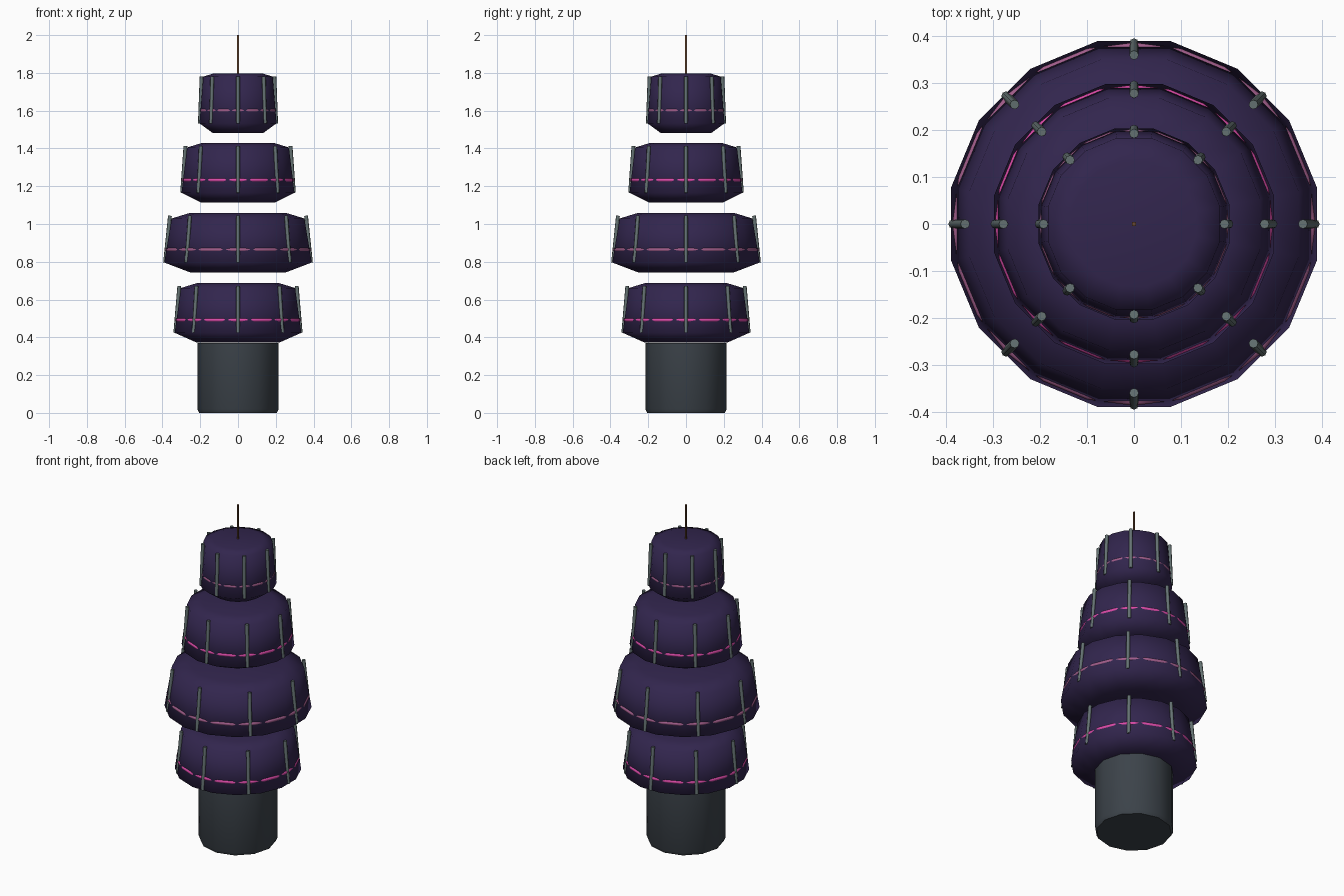
import bpy, bmesh, math
from mathutils import Vector

if "Cube" in bpy.data.objects:
    bpy.data.objects.remove(bpy.data.objects["Cube"])


def material(name, color):
    m = bpy.data.materials.new(name)
    m.use_nodes = True
    m.diffuse_color = (*color, 1)
    m.node_tree.nodes["Principled BSDF"].inputs["Base Color"].default_value = (*color, 1)
    return m


PURPLE = material("dark purple", (0.032, 0.019, 0.076))
SLATE = material("slate", (0.045, 0.056, 0.068))
GREY = material("rib grey", (0.13, 0.17, 0.17))
PINK = material("bright pink", (0.72, 0.07, 0.40))
MAUVE = material("muted pink", (0.36, 0.11, 0.26))
BROWN = material("mast brown", (0.16, 0.07, 0.03))


def finish(name, bm, mat, angle):
    bmesh.ops.recalc_face_normals(bm, faces=bm.faces)
    mesh = bpy.data.meshes.new(name)
    bm.to_mesh(mesh)
    bm.free()
    mesh.materials.append(mat)
    obj = bpy.data.objects.new(name, mesh)
    bpy.context.collection.objects.link(obj)
    bpy.ops.object.select_all(action="DESELECT")
    obj.select_set(True)
    bpy.context.view_layer.objects.active = obj
    bpy.ops.object.shade_smooth_by_angle(angle=math.radians(angle))
    return obj


def turned(name, profile, sides, mat, angle, offset=0.0, closed=False):
    """Sweep (radius, height) points around z; open profiles get capped."""
    bm = bmesh.new()
    rings = []
    for r, z in profile:
        turns = [2 * math.pi * (i + offset) / sides for i in range(sides)]
        rings.append([bm.verts.new((r * math.cos(a), r * math.sin(a), z)) for a in turns])
    pairs = list(zip(rings, rings[1:]))
    if closed:
        pairs.append((rings[-1], rings[0]))
    else:
        bm.faces.new(rings[0])
        bm.faces.new(rings[-1])
    for low, high in pairs:
        for i in range(sides):
            j = (i + 1) % sides
            bm.faces.new((low[i], low[j], high[j], high[i]))
    return finish(name, bm, mat, angle)


def ribs(name, bottom, top, count=8, radius=0.01):
    """Leaning rods spaced evenly around the axis."""
    bm = bmesh.new()
    for k in range(count):
        a = 2 * math.pi * k / count
        out = Vector((math.cos(a), math.sin(a), 0))
        p = out * bottom[0] + Vector((0, 0, bottom[1]))
        q = out * top[0] + Vector((0, 0, top[1]))
        made = bmesh.ops.create_cone(bm, cap_ends=True, segments=8, radius1=radius,
                                     radius2=radius, depth=(q - p).length)
        spin = Vector((0, 0, 1)).rotation_difference(q - p).to_matrix()
        bmesh.ops.rotate(bm, verts=made["verts"], matrix=spin)
        bmesh.ops.translate(bm, verts=made["verts"], vec=(p + q) / 2)
    return finish(name, bm, GREY, 50)


# Trunk with a slightly softened foot
turned("trunk", [(0.205, 0), (0.215, 0.02), (0.215, 0.37)], 12, SLATE, 40)

# Floating tiers, each with a glowing band and eight ribs
HEIGHT, WAIST, BAND = 0.315, 0.052, 0.12
tiers = [("lower", 0.342, 0.372, PINK), ("wide", 0.398, 0.744, MAUVE),
         ("middle", 0.305, 1.113, PINK), ("upper", 0.208, 1.481, MAUVE)]
for name, r, z, glow in tiers:
    top = z + HEIGHT
    shoulder = top - 0.075 * r
    turned(name + "_tier", [(0.65 * r, z), (r, z + WAIST), (0.9 * r, shoulder), (0.65 * r, top)],
           16, PURPLE, 85, offset=0.5)

    # Band sits just proud of the flat sides, dipping under the corners
    slope = (BAND - WAIST) / (shoulder - z - WAIST)
    centre = r * (1 - 0.1 * slope) * 1.003 - 0.01
    circle = [2 * math.pi * k / 8 for k in range(8)]
    section = [(centre + 0.01 * math.cos(a), z + BAND + 0.01 * math.sin(a)) for a in circle]
    turned(name + "_band", section, 24, glow, 60, closed=True)

    ribs(name + "_ribs", (0.97 * r, z + WAIST), (0.88 * r + 0.01, top - 0.015))

# Thin mast on top
turned("mast", [(0.006, 1.78), (0.006, 2.0)], 4, BROWN, 30, offset=0.5)
